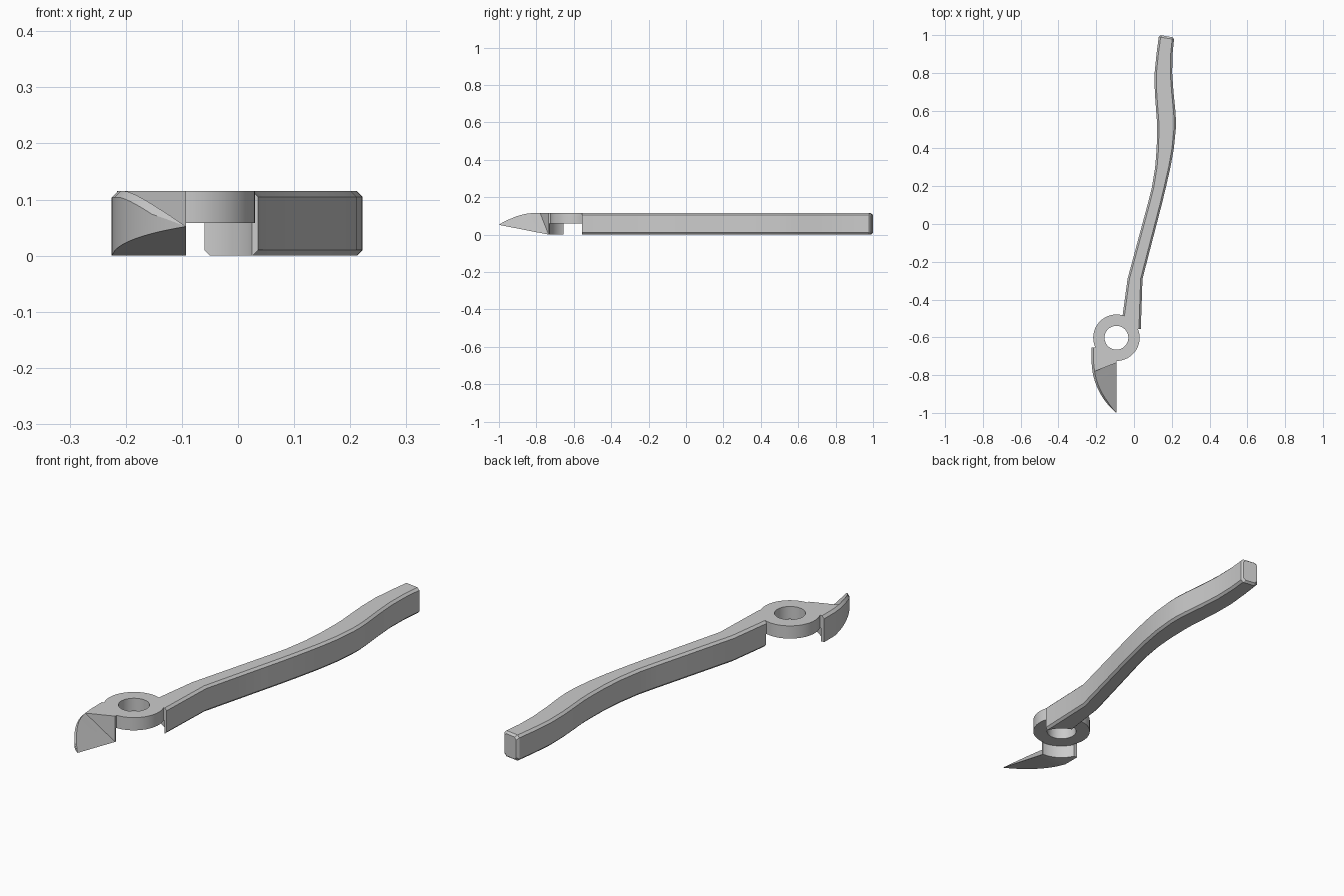
import bpy, bmesh, math

if "Cube" in bpy.data.objects:
    bpy.data.objects.remove(bpy.data.objects["Cube"])

H = 0.115            # full height
MID = 0.058          # height of the half-lap joint
PX, PY = -0.093, -0.602   # pivot centre


def loft(name, sections):
    """Skin a list of closed vertex loops and cap both ends."""
    bm = bmesh.new()
    rings = [[bm.verts.new(p) for p in s] for s in sections]
    n = len(rings[0])
    for a, b in zip(rings, rings[1:]):
        for i in range(n):
            j = (i + 1) % n
            bm.faces.new((a[i], a[j], b[j], b[i]))
    bm.faces.new(rings[0][::-1])
    bm.faces.new(rings[-1])
    bmesh.ops.remove_doubles(bm, verts=bm.verts, dist=1e-4)
    bmesh.ops.dissolve_degenerate(bm, edges=bm.edges, dist=1e-5)
    # quads that may twist are split so the solid stays clean
    bmesh.ops.triangulate(bm, faces=bm.faces)
    bmesh.ops.recalc_face_normals(bm, faces=bm.faces)
    me = bpy.data.meshes.new(name)
    bm.to_mesh(me)
    bm.free()
    ob = bpy.data.objects.new(name, me)
    bpy.context.collection.objects.link(ob)
    return ob


def disc(name, r, z0, z1):
    bpy.ops.mesh.primitive_cylinder_add(vertices=64, radius=r, depth=z1 - z0,
                                        location=(PX, PY, (z0 + z1) / 2))
    ob = bpy.context.object
    ob.name = name
    return ob


def combine(target, other, op):
    """Apply a boolean and discard the operand."""
    m = target.modifiers.new("bool", 'BOOLEAN')
    m.operation, m.object, m.solver = op, other, 'EXACT'
    bpy.context.view_layer.objects.active = target
    bpy.ops.object.modifier_apply(modifier=m.name)
    bpy.data.objects.remove(other)


# Handle: chamfered rectangular bar following an S curve (y, left x, right x)
def bar(y, xl, xr, inset=0.0, slant=0.0, c=0.01):
    xl, xr, z0, z1 = xl + inset, xr - inset, inset, H - inset
    pts = [(xl + c, z0), (xr - c, z0), (xr, z0 + c), (xr, z1 - c),
           (xr - c, z1), (xl + c, z1), (xl, z1 - c), (xl, z0 + c)]
    return [(x, y - slant * (x - xl) / (xr - xl), z) for x, z in pts]


path = [(-.555, -.07, .036), (-.29, -.034, .045), (0, .044, .12),
        (.1, .071, .146), (.19, .094, .168), (.3, .112, .193), (.4, .120, .211),
        (.5, .122, .221), (.55, .121, .222), (.6, .117, .219), (.7, .110, .209),
        (.8, .109, .202), (.9, .119, .204)]
sections = [bar(*p) for p in path]
sections.append(bar(.99, .131, .212, 0, .012))
sections.append(bar(1.0, .132, .213, .008, .012))
plier_half = loft("plier_half", sections)


# Jaw: solid root that turns into a wedge with an inner cutting edge
def outer_x(y):
    R, yc = 0.363, -0.72
    return -0.225 if y > yc else -0.225 + R - math.sqrt(R * R - (y - yc) ** 2)


def z_low(y):
    return max(0.0, (-0.735 - y) * 0.196)


def jaw_section(yo, yi, blade):
    xo = min(outer_x(yo), PX)
    k = 0.011 * min(1.0, (PX - xo) / 0.06)
    zt = min(H, z_low(yo) + 0.92 * (PX - xo - k)) if blade else H
    return [(xo, yo, z_low(yo)), (xo, yo, max(z_low(yo), zt - k)),
            (xo + k, yo, zt), (PX, yi, z_low(yi) if blade else H),
            (PX, yi, z_low(yi))]


sections = [jaw_section(-.655, -.655, False), jaw_section(-.72, -.70, False),
            jaw_section(-.735, -.71, False), jaw_section(-.78, -.735, False)]
N = 14
for i in range(N + 1):
    t = i / N
    sections.append(jaw_section(-.78 - .22 * t, -.735 - .265 * t, True))
jaw = loft("jaw", sections)

# Joint: clear the lower half, add the upper disc, drill the pivot hole
combine(plier_half, jaw, 'UNION')
combine(plier_half, disc("clearance", 0.127, -0.1, MID), 'DIFFERENCE')
combine(plier_half, disc("pivot_disc", 0.123, MID, H), 'UNION')
combine(plier_half, disc("pivot_hole", 0.063, -0.1, 0.3), 'DIFFERENCE')

bpy.ops.object.select_all(action='DESELECT')
plier_half.select_set(True)
bpy.context.view_layer.objects.active = plier_half
bpy.ops.object.shade_smooth_by_angle(angle=math.radians(25))
